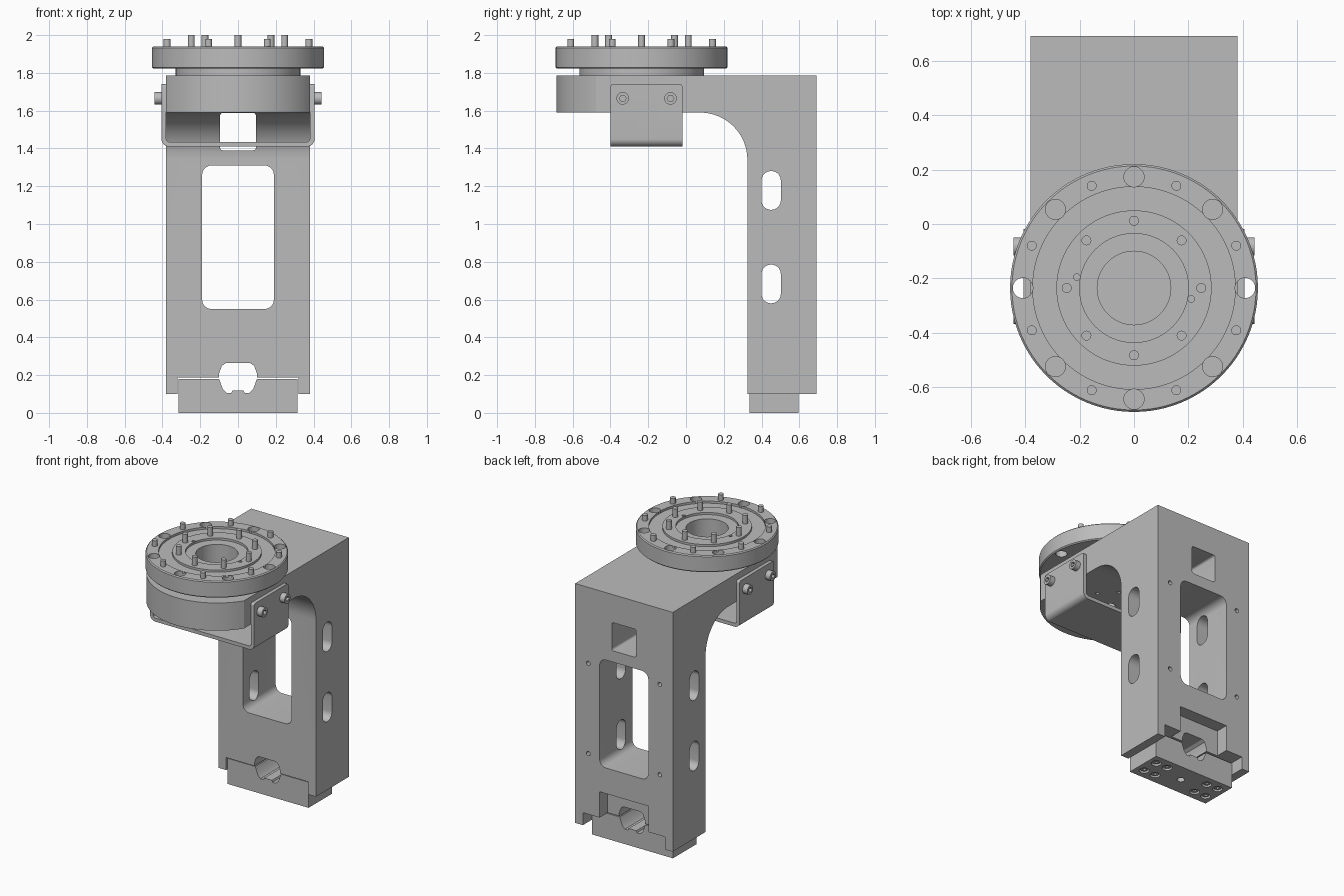
import bpy
import bmesh
from math import pi, sin, cos, radians

if "Cube" in bpy.data.objects:
    bpy.data.objects.remove(bpy.data.objects["Cube"], do_unlink=True)

grey = bpy.data.materials.new("machined grey")
grey.use_nodes = True
GREY = (0.5, 0.5, 0.5, 1)
grey.diffuse_color = GREY
grey.node_tree.nodes["Principled BSDF"].inputs["Base Color"].default_value = GREY

CY = -0.235        # y of the rotary flange axis
HALF = 0.38        # half width of the stand
TOP = 1.785        # top of the arm


def make(name, bm):
    bmesh.ops.recalc_face_normals(bm, faces=bm.faces)
    mesh = bpy.data.meshes.new(name)
    bm.to_mesh(mesh)
    bm.free()
    mesh.materials.append(grey)
    obj = bpy.data.objects.new(name, mesh)
    bpy.context.collection.objects.link(obj)
    return obj


def prism(name, pts, axis, lo, hi):
    """Extrude a 2D outline along an axis."""
    place = {"X": lambda a, b, d: (d, a, b),
             "Y": lambda a, b, d: (a, d, b),
             "Z": lambda a, b, d: (a, b, d)}[axis]
    bm = bmesh.new()
    low = [bm.verts.new(place(a, b, lo)) for a, b in pts]
    high = [bm.verts.new(place(a, b, hi)) for a, b in pts]
    bm.faces.new(low)
    bm.faces.new(high)
    for i in range(len(pts)):
        j = (i + 1) % len(pts)
        bm.faces.new((low[i], low[j], high[j], high[i]))
    return make(name, bm)


def arc(cx, cy, r, a0, a1, n=12):
    angles = [radians(a0 + (a1 - a0) * i / n) for i in range(n + 1)]
    return [(cx + r * cos(a), cy + r * sin(a)) for a in angles]


def circle(cx, cy, r, n=24):
    return arc(cx, cy, r, 0, 360 - 360 / n, n - 1)


def rounded(x0, x1, y0, y1, r, n=6):
    return (arc(x1 - r, y1 - r, r, 0, 90, n) + arc(x0 + r, y1 - r, r, 90, 180, n)
            + arc(x0 + r, y0 + r, r, 180, 270, n) + arc(x1 - r, y0 + r, r, 270, 360, n))


def box(x0, x1, y0, y1):
    return [(x0, y0), (x1, y0), (x1, y1), (x0, y1)]


def ring_points(r, start, count):
    angles = [radians(start) + 2 * pi * i / count for i in range(count)]
    return [(r * cos(a), CY + r * sin(a)) for a in angles]


def boolean(obj, cutters, operation="DIFFERENCE"):
    for cutter in cutters:
        mod = obj.modifiers.new("cut", "BOOLEAN")
        mod.operation = operation
        mod.solver = "EXACT"
        mod.object = cutter
    graph = bpy.context.evaluated_depsgraph_get()
    mesh = bpy.data.meshes.new_from_object(obj.evaluated_get(graph))
    obj.modifiers.clear()
    obj.data = mesh
    for cutter in cutters:
        bpy.data.objects.remove(cutter, do_unlink=True)


# Stand: upright column and arm in one side profile, arm end rounded in plan
side = [(0.69, 0.1), (0.69, TOP), (-0.69, TOP), (-0.69, 1.59)]
side += arc(0.075, 1.34, 0.25, 90, 0, 16) + [(0.325, 0.1)]
stand = prism("stand", side, "X", -HALF, HALF)
plan = [(HALF, 0.8), (-HALF, 0.8)] + arc(0, CY, 0.45, 212.4, 327.6, 32)
boolean(stand, [prism("plan_cutter", plan, "Z", 0, 2)], "INTERSECT")

# Foot channel outline, shared by the column and the foot
half = [(0.03, 0.118), (0.035, 0.105), (0.06, 0.105), (0.08, 0.125),
        (0.1, 0.18), (0.1, 0.21), (0.085, 0.25), (0.065, 0.263)]
channel = half + [(-x, z) for x, z in reversed(half)]

cutters = [
    prism("window", rounded(-0.19, 0.19, 0.55, 1.31, 0.05), "Y", 0, 1),
    prism("upper_window", rounded(-0.095, 0.095, 1.39, 1.588, 0.015), "Y", 0.02, 1),
    prism("foot_notch", box(-0.32, 0.32, 0, 0.188), "Y", 0, 1),
    prism("back_pocket", box(-0.19, 0.19, 0, 0.37), "Y", 0.6, 1),
    prism("channel", channel, "Y", 0, 1),
    prism("centre_hole", circle(0, CY, 0.03), "Z", 1.5, 1.69),
]
for z in (0.58, 1.075):
    cutters.append(prism("side_slot", rounded(0.4, 0.502, z, z + 0.205, 0.05, 8), "X", -1, 1))
for x in (-0.278, 0.278):
    for z in (0.615, 1.25):
        cutters.append(prism("back_hole", circle(x, z, 0.015, 16), "Y", 0.6, 1))
for x, y in ring_points(0.18, 22.5, 8):
    cutters.append(prism("arm_hole", circle(x, y, 0.012, 12), "Z", 1.5, 1.69))
boolean(stand, cutters)

# Foot with bolt holes underneath
foot = prism("foot", box(-0.315, 0.315, 0, 0.18), "Y", 0.335, 0.595)
cutters = [prism("channel", channel, "Y", 0, 1),
           prism("middle_hole", circle(0, 0.465, 0.025), "Z", -0.1, 0.05)]
for x in (-0.255, -0.165, 0.165, 0.255):
    for y in (0.405, 0.525):
        cutters.append(prism("foot_hole", circle(x, y, 0.032), "Z", -0.1, 0.04))
boolean(foot, cutters)
for x in (-0.255, -0.165, 0.165, 0.255):
    for y in (0.405, 0.525):
        bolt = prism("foot_bolt", circle(x, y, 0.024), "Z", 0.008, 0.045)
        boolean(bolt, [prism("socket", circle(x, y, 0.012, 6), "Z", -0.1, 0.03)])

# U-shaped bracket clasping the arm
outer, inner, floor = 0.405, HALF, 1.41
section = ([(-inner, 1.74), (-outer, 1.74)]
           + arc(-outer + 0.04, floor + 0.04, 0.04, 180, 270, 8)
           + arc(outer - 0.04, floor + 0.04, 0.04, 270, 360, 8)
           + [(outer, 1.74), (inner, 1.74)]
           + arc(inner - 0.015, floor + 0.04, 0.015, 0, -90, 6)
           + arc(-inner + 0.015, floor + 0.04, 0.015, -90, -180, 6))
bracket = prism("bracket", section, "Y", -0.4, -0.018)
trim = [(-0.4, 1.3), (-0.018, 1.3)] + arc(-0.033, 1.725, 0.015, 0, 90, 4)
trim += arc(-0.385, 1.725, 0.015, 90, 180, 4)
boolean(bracket, [prism("trim", trim, "X", -1, 1)], "INTERSECT")

# Bracket screws with hex sockets
for sign, label in ((1, "left"), (-1, "right")):
    for y in (-0.335, -0.082):
        ends = sorted((sign * 0.395, sign * 0.443))
        screw = prism(label + "_screw", circle(y, 1.665, 0.033), "X", *ends)
        ends = sorted((sign * 0.42, sign * 0.5))
        boolean(screw, [prism("socket", circle(y, 1.665, 0.018, 6), "X", *ends)])

# Rotary flange, lathed as one closed profile
profile = [(0.135, TOP), (0.33, TOP), (0.33, 1.822), (0.448, 1.822), (0.455, 1.829),
           (0.455, 1.933), (0.448, 1.94), (0.372, 1.94), (0.372, 1.925), (0.285, 1.925),
           (0.285, 1.94), (0.2, 1.94), (0.2, 1.925), (0.135, 1.925)]
STEPS = 96
bm = bmesh.new()
rings = []
for i in range(STEPS):
    a = 2 * pi * i / STEPS
    rings.append([bm.verts.new((r * cos(a), CY + r * sin(a), z)) for r, z in profile])
for i in range(STEPS):
    here, there = rings[i], rings[(i + 1) % STEPS]
    for k in range(len(profile)):
        m = (k + 1) % len(profile)
        bm.faces.new((here[k], there[k], there[m], here[m]))
flange = make("flange", bm)
cutters = [prism("flange_hole", circle(x, y, 0.037), "Z", 1.7, 2.1)
           for x, y in ring_points(0.408, 0, 8)]
for x, y in ((-0.21, -0.195), (0.21, -0.275)):
    cutters.append(prism("dowel_hole", circle(x, y, 0.012, 12), "Z", 1.9, 2.1))
boolean(flange, cutters)

# Pins standing on the flange
for label, radius, start, height in (("outer", 0.406, 22.5, 1.98), ("inner", 0.247, 0, 2.0)):
    for x, y in ring_points(radius, start, 8):
        prism(label + "_pin", circle(x, y, 0.018, 20), "Z", 1.9, height)

# Smooth the round surfaces, keep machined edges sharp
bpy.ops.object.select_all(action="DESELECT")
for obj in bpy.context.collection.objects:
    if obj.type == "MESH":
        obj.select_set(True)
        bpy.context.view_layer.objects.active = obj
bpy.ops.object.shade_smooth_by_angle(angle=radians(30))
